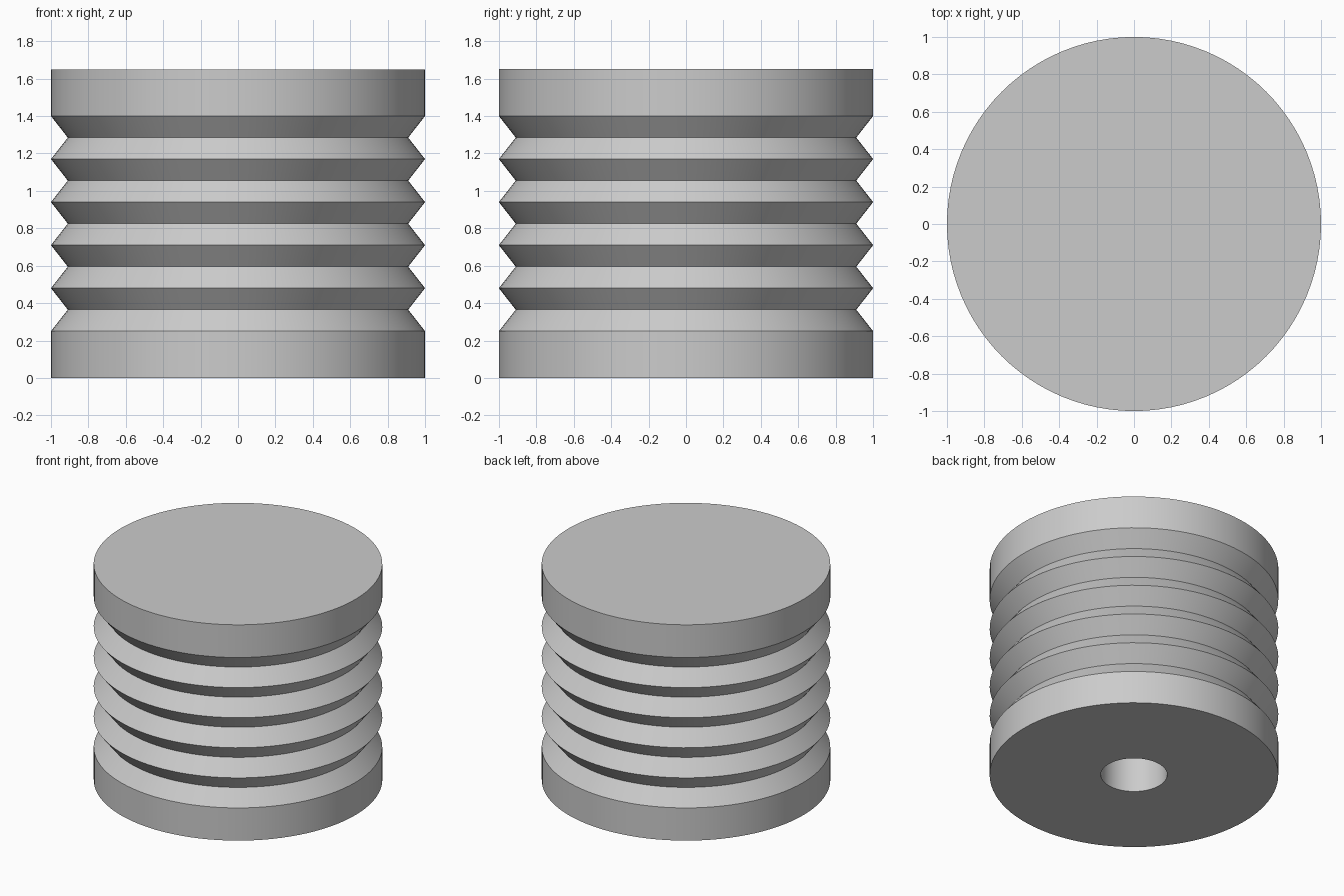
import bpy
import bmesh
import math

default = bpy.data.objects.get("Cube")
if default:
    bpy.data.objects.remove(default, do_unlink=True)

SEGMENTS = 96
HEIGHT = 1.65
RIM, ROOT = 1.0, 0.91
BAND = 0.25
GROOVES = 5
BORE_RADIUS, BORE_DEPTH = 0.23, 0.8

grey = bpy.data.materials.new("light_grey")
grey.use_nodes = True
colour = (0.6, 0.6, 0.6, 1)
grey.diffuse_color = colour
grey.node_tree.nodes["Principled BSDF"].inputs["Base Color"].default_value = colour

# Half section: blind bore, lower band, V grooves, upper band, closed top
profile = [(0, BORE_DEPTH), (BORE_RADIUS, BORE_DEPTH), (BORE_RADIUS, 0), (RIM, 0)]
step = (HEIGHT - 2 * BAND) / (2 * GROOVES)
for i in range(2 * GROOVES + 1):
    profile.append((ROOT if i % 2 else RIM, BAND + i * step))
profile += [(RIM, HEIGHT), (0, HEIGHT)]

# Spin the section into a solid
bm = bmesh.new()
verts = [bm.verts.new((r, 0, z)) for r, z in profile]
edges = [bm.edges.new(pair) for pair in zip(verts, verts[1:])]
bmesh.ops.spin(bm, geom=verts + edges, cent=(0, 0, 0), axis=(0, 0, 1),
               angle=math.tau, steps=SEGMENTS, use_duplicate=False)
bmesh.ops.remove_doubles(bm, verts=bm.verts, dist=0.0001)
bmesh.ops.recalc_face_normals(bm, faces=bm.faces)
mesh = bpy.data.meshes.new("grooved_cylinder")
bm.to_mesh(mesh)
bm.free()
mesh.materials.append(grey)

body = bpy.data.objects.new("grooved_cylinder", mesh)
bpy.context.collection.objects.link(body)
bpy.ops.object.select_all(action="DESELECT")
body.select_set(True)
bpy.context.view_layer.objects.active = body
bpy.ops.object.shade_smooth_by_angle(angle=math.radians(30))
